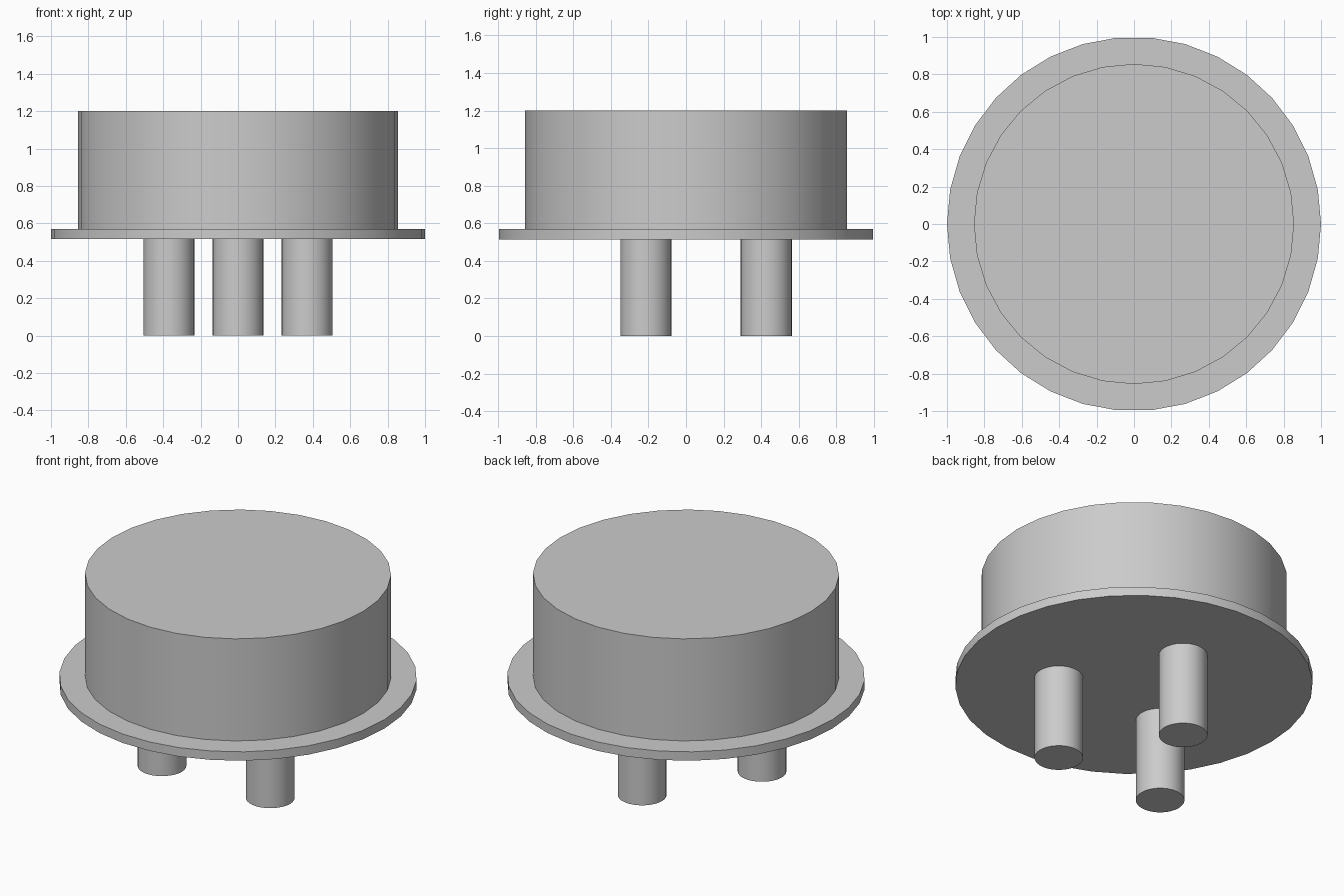
import bpy, math

if "Cube" in bpy.data.objects:
    bpy.data.objects.remove(bpy.data.objects["Cube"])

grey = bpy.data.materials.new("plain_grey")
grey.diffuse_color = (0.6, 0.6, 0.6, 1)
grey.use_nodes = True
grey.node_tree.nodes["Principled BSDF"].inputs["Base Color"].default_value = grey.diffuse_color


def cylinder(name, radius, z0, z1, sides, x=0, y=0):
    """Capped upright cylinder with a corner on the +x axis."""
    bpy.ops.mesh.primitive_cylinder_add(
        vertices=sides, radius=radius, depth=z1 - z0,
        location=(x, y, (z0 + z1) / 2))
    ob = bpy.context.object
    ob.name = name
    # the primitive starts at +y; turn it so a corner lies on +x
    ob.rotation_euler.z = -math.pi / 2
    bpy.ops.object.transform_apply(location=False, rotation=True, scale=False)
    ob.data.materials.append(grey)
    bpy.ops.object.shade_smooth_by_angle(angle=math.radians(30))
    return ob


# Can and the thin flange below it
cylinder("can_body", 0.856, 0.57, 1.2, 32)
cylinder("base_flange", 1.0, 0.515, 0.57, 34)

# Three pins evenly spaced on a circle, one at the back
for i in range(3):
    a = math.radians(90 + 120 * i)
    cylinder(f"pin_{i + 1}", 0.136, 0, 0.515, 32,
             0.427 * math.cos(a), 0.427 * math.sin(a))
